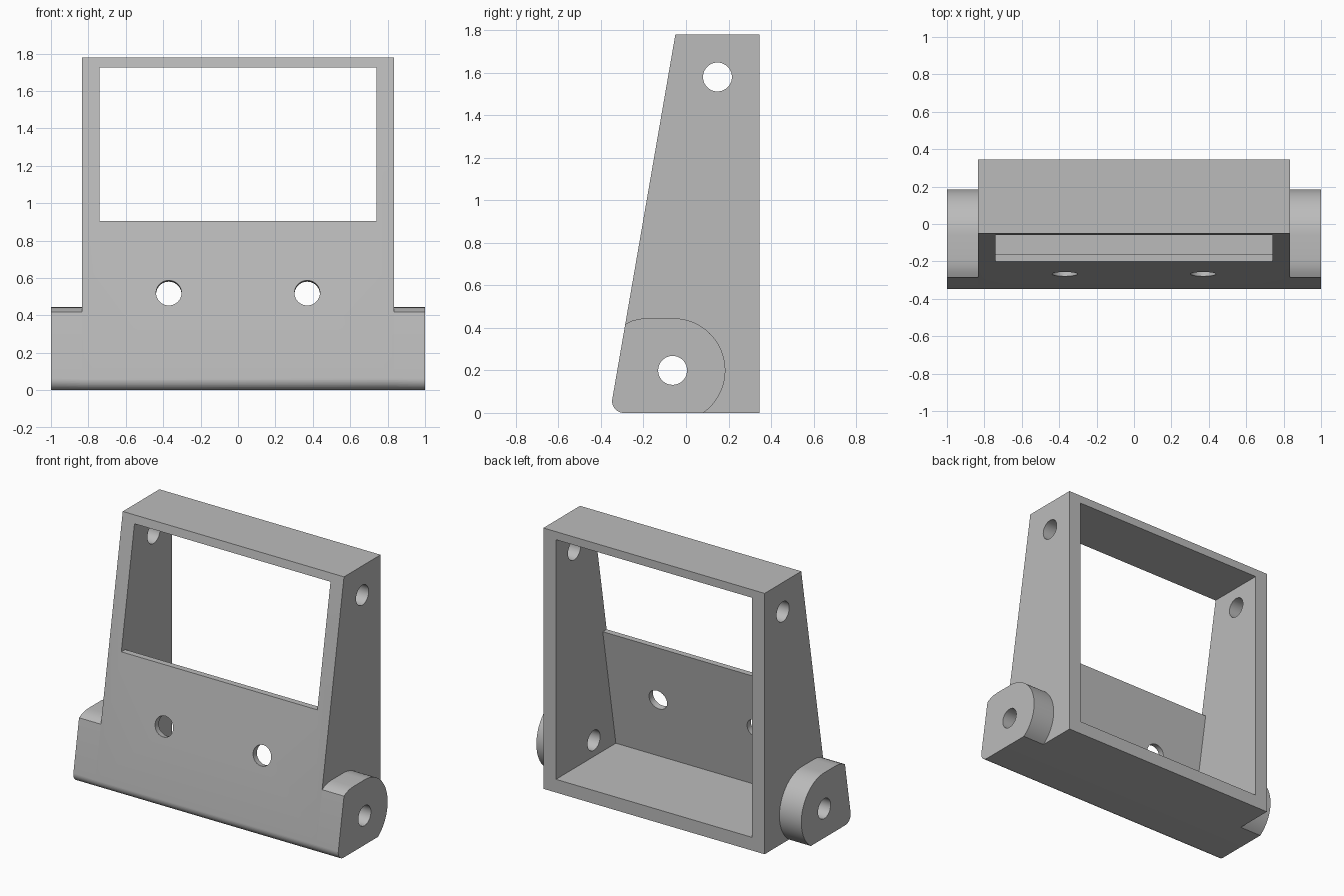
import bpy
import bmesh
import math
from mathutils import Matrix, Vector

cube = bpy.data.objects.get("Cube")
if cube:
    bpy.data.objects.remove(cube, do_unlink=True)

grey = bpy.data.materials.new("matte grey")
grey.use_nodes = True
GREY = (0.5, 0.5, 0.5, 1)
grey.diffuse_color = GREY
grey.node_tree.nodes["Principled BSDF"].inputs["Base Color"].default_value = GREY

HEIGHT, BACK, HALF_BODY = 1.78, 0.345, 0.835
HALF_INNER, FLOOR, CEILING, SILL = 0.74, 0.09, 1.725, 0.905
SLOPE = 0.173
TILT = math.atan(SLOPE)


def front_y(z):
    """Depth of the sloping front face at a given height."""
    return -0.05 - SLOPE * (HEIGHT - z)


def arc(cy, cz, radius, start, end, steps):
    angles = [math.radians(start + (end - start) * i / steps) for i in range(steps + 1)]
    return [(cy + radius * math.cos(a), cz + radius * math.sin(a)) for a in angles]


def add_object(name, bm):
    bmesh.ops.recalc_face_normals(bm, faces=bm.faces)
    mesh = bpy.data.meshes.new(name)
    bm.to_mesh(mesh)
    bm.free()
    mesh.materials.append(grey)
    obj = bpy.data.objects.new(name, mesh)
    bpy.context.collection.objects.link(obj)
    return obj


def extrude_profile(name, points, half_width):
    """Side profile of (y, z) points extruded evenly along x."""
    bm = bmesh.new()
    face = bm.faces.new([bm.verts.new((-half_width, y, z)) for y, z in points])
    moved = bmesh.ops.extrude_face_region(bm, geom=[face])["geom"]
    bmesh.ops.translate(bm, vec=(2 * half_width, 0, 0),
                        verts=[v for v in moved if isinstance(v, bmesh.types.BMVert)])
    return add_object(name, bm)


def rod(name, centre, direction, radius, length):
    bm = bmesh.new()
    turn = Vector((0, 0, 1)).rotation_difference(Vector(direction)).to_matrix().to_4x4()
    bmesh.ops.create_cone(bm, cap_ends=True, segments=48, radius1=radius, radius2=radius,
                          depth=length, matrix=Matrix.Translation(centre) @ turn)
    return add_object(name, bm)


def combine(target, tool, operation):
    """Apply a boolean and discard the tool."""
    tool.hide_render = True
    mod = target.modifiers.new(operation.title(), "BOOLEAN")
    mod.operation, mod.solver, mod.object = operation, "EXACT", tool
    bpy.context.view_layer.objects.active = target
    bpy.ops.object.modifier_apply(modifier=mod.name)
    bpy.data.objects.remove(tool, do_unlink=True)


# Rounded lower front edge, shared by the frame and the pivot lugs
r = 0.055
toe_y = front_y(r) + r / math.cos(TILT)
toe = arc(toe_y, r, r, 270, 180 - math.degrees(TILT), 10)

# Tapered frame
frame = extrude_profile("bracket_frame",
                        toe + [(front_y(HEIGHT), HEIGHT), (BACK, HEIGHT), (BACK, 0)], HALF_BODY)

# Pivot lugs on both sides, made as one bar through the frame
R, CY, CZ = 0.245, -0.06, 0.2
base = math.degrees(math.asin(-CZ / R))
crown = [(front_y(0.418), 0.418), (-0.255, 0.433), (-0.222, 0.442), (-0.185, CZ + R)]
lugs = extrude_profile("pivot_lugs", toe + crown + arc(CY, CZ, R, 90, base, 36), 1.0)
combine(frame, lugs, "UNION")

# Hollow interior, open at the back, leaving a thin sloping front plate
plate = 0.042
cavity = extrude_profile("cavity_cutter", [(front_y(FLOOR) + plate, FLOOR),
                                           (front_y(CEILING) + plate, CEILING),
                                           (0.6, CEILING), (0.6, FLOOR)], HALF_INNER)
combine(frame, cavity, "DIFFERENCE")

# Window through the front plate
window = extrude_profile("window_cutter", [(-0.6, SILL), (-0.6, CEILING),
                                           (0.5, CEILING), (0.5, SILL)], HALF_INNER)
combine(frame, window, "DIFFERENCE")

# Screw holes square to the front plate
for x in (-0.37, 0.37):
    hole = rod("screw_hole_cutter", (x, front_y(0.52), 0.52), (0, -1, SLOPE), 0.068, 0.3)
    combine(frame, hole, "DIFFERENCE")

# Cross holes through the lugs and the upper side walls
for y, z in ((-0.063, 0.2), (0.148, 1.58)):
    hole = rod("cross_hole_cutter", (0, y, z), (1, 0, 0), 0.068, 3)
    combine(frame, hole, "DIFFERENCE")

# Smooth rounds, sharp edges
bpy.ops.object.select_all(action="DESELECT")
frame.select_set(True)
bpy.context.view_layer.objects.active = frame
bpy.ops.object.shade_smooth_by_angle(angle=math.radians(25))
